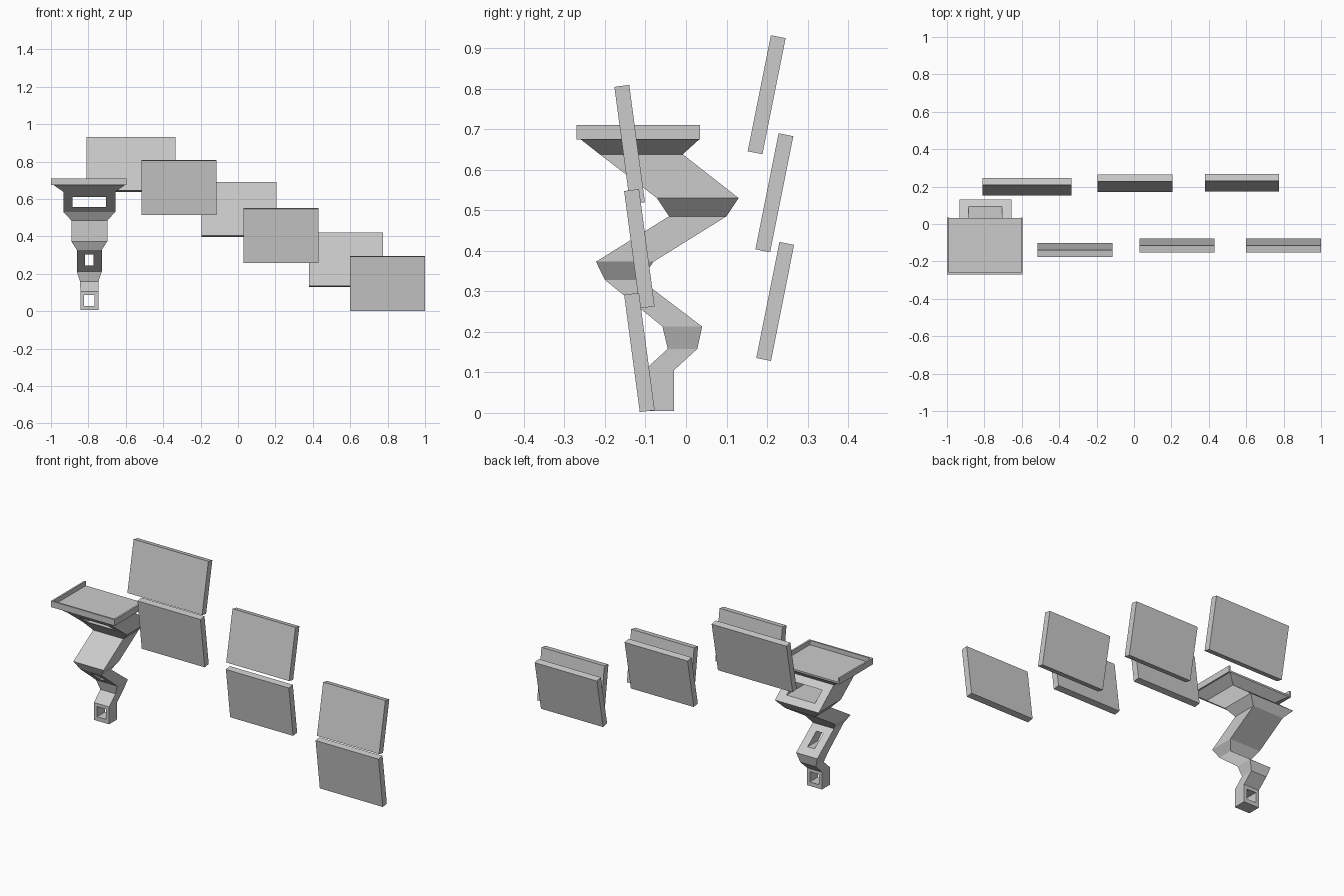
import bpy, bmesh, math

if "Cube" in bpy.data.objects:
    bpy.data.objects.remove(bpy.data.objects["Cube"])

CX = -0.795  # centre line of the zigzag stand


def add_mesh(name, bm):
    bmesh.ops.recalc_face_normals(bm, faces=bm.faces)
    me = bpy.data.meshes.new(name)
    bm.to_mesh(me)
    bm.free()
    ob = bpy.data.objects.new(name, me)
    bpy.context.collection.objects.link(ob)
    return ob


def box(name, x0, x1, y0, y1, z0, z1):
    bm = bmesh.new()
    bmesh.ops.create_cube(bm, size=1)
    for v in bm.verts:
        v.co.x = (x0 + x1) / 2 + v.co.x * (x1 - x0)
        v.co.y = (y0 + y1) / 2 + v.co.y * (y1 - y0)
        v.co.z = (z0 + z1) / 2 + v.co.z * (z1 - z0)
    return add_mesh(name, bm)


def board(name, x0, x1, y, z, tilt):
    """Thin leaning board, centred on y, z; positive tilt leans the top to +y."""
    ob = box(name, -(x1 - x0) / 2, (x1 - x0) / 2, -0.0185, 0.0185, -0.146, 0.146)
    ob.location = ((x0 + x1) / 2, y, z)
    ob.rotation_euler.x = -math.radians(tilt)
    return ob


# Two rows of leaning boards, stepping down to the right
for i, (x0, x1, y, z) in enumerate([(-0.515, -0.115, -0.139, 0.662),
                                    (0.03, 0.43, -0.115, 0.405),
                                    (0.60, 1.0, -0.115, 0.149)]):
    board(f"front_board_{i + 1}", x0, x1, y, z, -7.6)
for i, (x0, x1, y, z) in enumerate([(-0.81, -0.335, 0.199, 0.785),
                                    (-0.195, 0.205, 0.218, 0.543),
                                    (0.38, 0.775, 0.220, 0.275)]):
    board(f"rear_board_{i + 1}", x0, x1, y, z, 11.3)

# Zigzag stand: rectangular sections (z, y front, y back, half width)
SECTIONS = [
    (0.005, -0.103, -0.03, 0.048), (0.105, -0.103, -0.03, 0.048),
    (0.158, -0.045, 0.028, 0.049), (0.213, -0.058, 0.040, 0.067),
    (0.328, -0.200, -0.112, 0.067), (0.373, -0.222, -0.080, 0.096),
    (0.485, -0.042, 0.100, 0.096), (0.530, -0.072, 0.130, 0.139),
    (0.638, -0.213, -0.008, 0.139), (0.675, -0.260, 0.033, 0.192),
    (0.685, -0.260, 0.033, 0.195),
]
bm = bmesh.new()
rings = [[bm.verts.new((CX + sx * h, y, z))
          for sx, y in ((-1, yf), (1, yf), (1, yb), (-1, yb))]
         for z, yf, yb, h in SECTIONS]
for a, b in zip(rings, rings[1:]):
    for k in range(4):
        n = (k + 1) % 4
        bm.faces.new((a[k], a[n], b[n], b[k]))
bm.faces.new(rings[0])
bm.faces.new(rings[-1])
stand = add_mesh("zigzag_stand", bm)

# Rectangular holes running front to back through the stand
for half, z0, z1 in [(0.029, 0.028, 0.086), (0.022, 0.243, 0.303), (0.09, 0.558, 0.61)]:
    cutter = box("hole_cutter", CX - half, CX + half, -0.6, 0.6, z0, z1)
    cutter.hide_render = True
    mod = stand.modifiers.new("hole", 'BOOLEAN')
    mod.operation = 'DIFFERENCE'
    mod.solver = 'EXACT'
    mod.object = cutter
    bpy.context.view_layer.objects.active = stand
    bpy.ops.object.modifier_apply(modifier=mod.name)
    bpy.data.objects.remove(cutter)

# Raised lips round the tray, open at the back
box("tray_front_lip", -1.0, -0.595, -0.27, -0.26, 0.675, 0.71)
for name, x in (("tray_left_lip", -1.0), ("tray_right_lip", -0.605)):
    box(name, x, x + 0.01, -0.26, 0.034, 0.675, 0.71)
